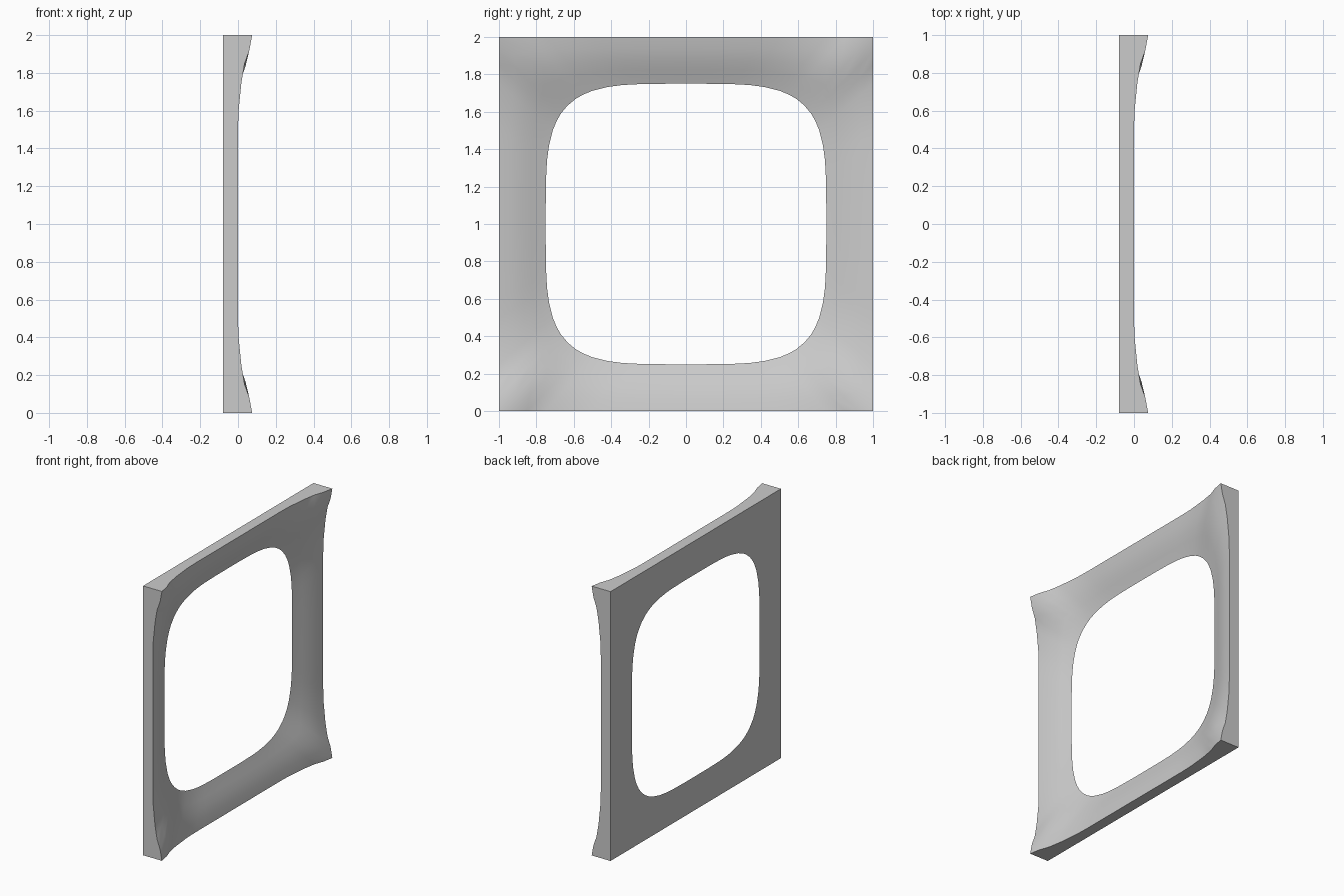
import bpy
import bmesh
import math

if "Cube" in bpy.data.objects:
    bpy.data.objects.remove(bpy.data.objects["Cube"], do_unlink=True)

BACK = -0.08

# One eighth of the frame: outer position along an edge, edge height, opening position
along = [0, 0.2, 0.4, 0.5, 0.6, 0.75, 0.85, 0.92, 1]
height = [0, 0, 0, 0, 0.003, 0.018, 0.035, 0.06, 0.075]
inner = [0, 0.14, 0.28, 0.35, 0.42, 0.5, 0.55, 0.59, 0.632]
# Cross-section: share of the way out, share of the height
section = [(0, 0), (0.15, 0.18), (0.3, 0.38), (0.5, 0.63), (0.75, 0.86), (1, 1)]


def opening(v):
    """Rounded-square opening: the far coordinate for a position along a side."""
    r = 0.75
    return max(0.632, r * (1 - (v / r) ** 4.1) ** (1 / 4.1))


def side_points():
    """Opening point, outer point and height for one side, corner to corner."""
    half = [((opening(i), i), (1, a), h) for a, h, i in zip(along, height, inner)]
    lower = [((p[0], -p[1]), (q[0], -q[1]), h) for p, q, h in half[:0:-1]]
    return lower + half[:-1]


def turn(p, k):
    for _ in range(k):
        p = (-p[1], p[0])
    return p


spokes = [(turn(p, k), turn(q, k), h) for k in range(4) for p, q, h in side_points()]

# Frame: dished front surface, flat rim sides and flat back
bm = bmesh.new()
columns = []
for p, q, h in spokes:
    col = []
    for t, f in section:
        y, z = (a + (b - a) * t for a, b in zip(p, q))
        col.append(bm.verts.new((BACK + (h - BACK) * f, y, z + 1)))
    col.append(bm.verts.new((BACK, q[0], q[1] + 1)))
    columns.append(col)

for a, b in zip(columns, columns[1:] + columns[:1]):
    for j in range(len(a)):
        k = (j + 1) % len(a)
        bm.faces.new((a[j], a[k], b[k], b[j]))
bmesh.ops.recalc_face_normals(bm, faces=bm.faces)

mesh = bpy.data.meshes.new("window_frame")
bm.to_mesh(mesh)
bm.free()
frame = bpy.data.objects.new("window_frame", mesh)
bpy.context.collection.objects.link(frame)

# Plain grey material
grey = bpy.data.materials.new("light_grey")
grey.use_nodes = True
colour = (0.6, 0.6, 0.6, 1)
grey.diffuse_color = colour
grey.node_tree.nodes["Principled BSDF"].inputs["Base Color"].default_value = colour
mesh.materials.append(grey)

# Smooth dish, sharp rim and opening edges
bpy.ops.object.select_all(action="DESELECT")
frame.select_set(True)
bpy.context.view_layer.objects.active = frame
bpy.ops.object.shade_smooth_by_angle(angle=math.radians(15))
